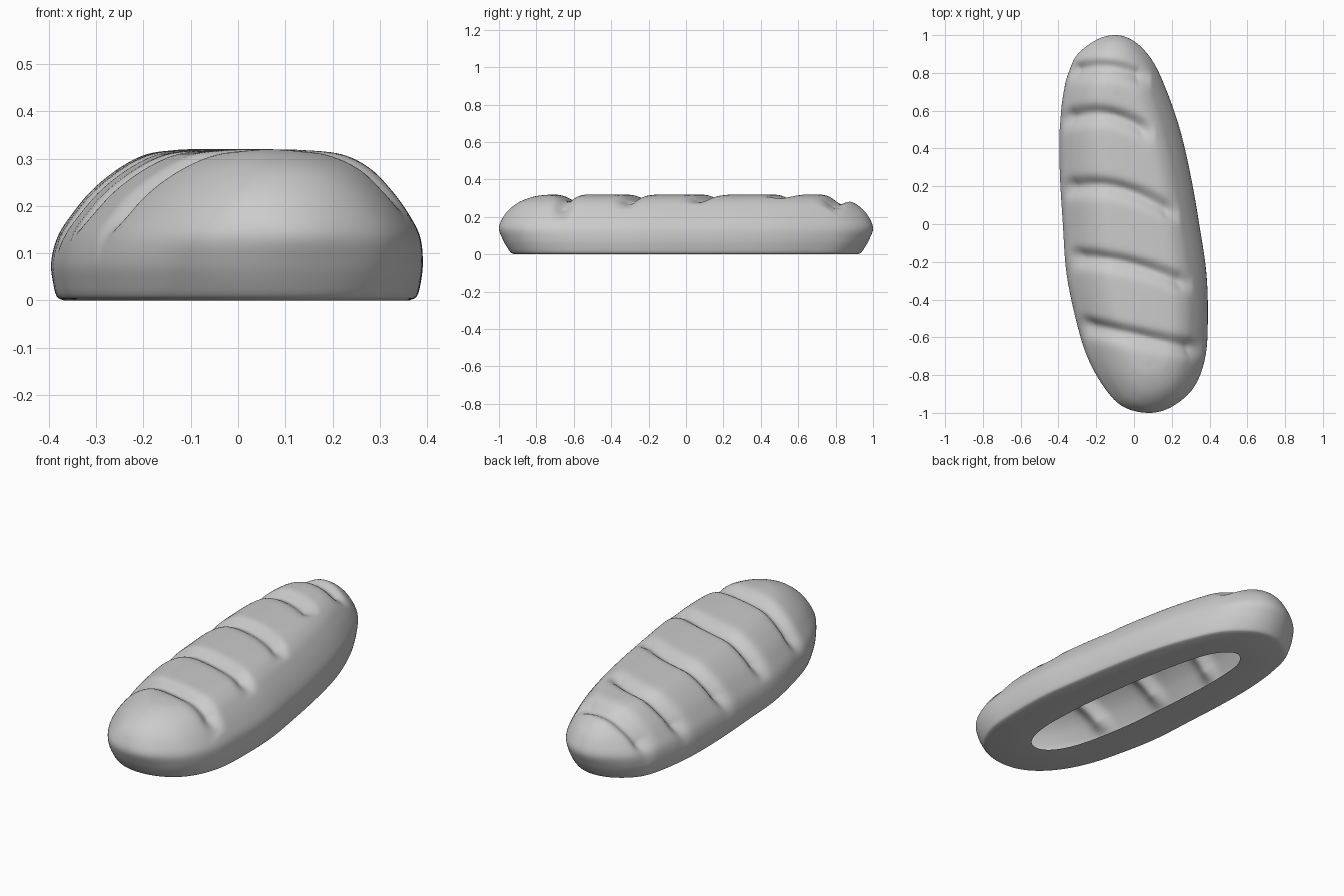
import bpy, bmesh, math
from mathutils import Vector

if "Cube" in bpy.data.objects:
    bpy.data.objects.remove(bpy.data.objects["Cube"])

# Plan outline at y = sin(-90..90 step 15 deg): left x, right x
OUTLINE = [(.08, .08), (-.065, .205), (-.165, .32), (-.25, .38), (-.31, .392),
           (-.357, .383), (-.376, .345), (-.392, .30), (-.395, .245), (-.375, .175),
           (-.33, .10), (-.22, .005), (-.1, -.1)]
# Crust profile from base to top: left and right width factors, length factor, height
PROFILE = [(.93, .93, .915, 0), (.97, .97, .935, .008), (.99, .99, .955, .035),
           (1, 1, .98, .08), (.955, .98, 1, .135), (.86, .91, .985, .185),
           (.735, .81, .95, .235), (.57, .69, .89, .28), (.40, .53, .81, .309),
           (.20, .29, .74, .318), (0, 0, .70, .32)]
SLOT = (.41, .41, .69, 0)  # opening in the base
# Scores on the crust: left end, middle and right end as (x, y)
SCORES = [((-.34, .81), (-.14, .83), (.06, .78)), ((-.37, .56), (-.17, .585), (.08, .495)),
          ((-.36, .195), (-.10, .195), (.21, .065)), ((-.32, -.17), (0, -.215), (.28, -.31)),
          ((-.27, -.53), (.04, -.595), (.33, -.655))]
N_SIDE, N_LEVEL = 220, 60


def spline(rows, t):
    """Catmull-Rom through evenly spaced rows, t in 0..1."""
    n = len(rows) - 1
    i = min(int(t * n), n - 1)
    f = t * n - i

    def row(k):
        if k < 0:
            return [2 * a - b for a, b in zip(rows[0], rows[1])]
        if k > n:
            return [2 * a - b for a, b in zip(rows[n], rows[n - 1])]
        return rows[k]
    return [0.5 * (2 * b + (c - a) * f + (2 * a - 5 * b + 4 * c - d) * f * f
                   + (3 * b - a - 3 * c + d) * f ** 3)
            for a, b, c, d in zip(row(i - 1), row(i), row(i + 1), row(i + 2))]


def centre(y):
    t = math.asin(max(-1, min(1, y))) / math.pi + .5
    return sum(spline(OUTLINE, t)) / 2


def score_depth(x, y):
    """Narrow rounded cuts that fade out at both ends."""
    depth = 0
    for (x0, y0), (x1, y1), (x2, y2) in SCORES:
        xc = min(max(x, x0 - .03), x2 + .03)
        gy = (y0 * (xc - x1) * (xc - x2) / ((x0 - x1) * (x0 - x2))
              + y1 * (xc - x0) * (xc - x2) / ((x1 - x0) * (x1 - x2))
              + y2 * (xc - x0) * (xc - x1) / ((x2 - x0) * (x2 - x1)))
        d = y - gy
        fade = min(1, max(0, (x - x0 + .03) / .06)) * min(1, max(0, (x2 + .03 - x) / .06))
        depth = max(depth, .036 * fade * math.exp(-(d / (.036 if d > 0 else .05)) ** 2))
    return depth


# Crust: closed plan rings stacked from the base slot to the top ridge
bm = bmesh.new()
levels = [SLOT] + [spline(PROFILE, k / N_LEVEL) for k in range(N_LEVEL + 1)]
rings = []
for left, right, length, z in levels:
    ring = []
    for j in range(2 * N_SIDE):
        on_right = j < N_SIDE
        t = j / N_SIDE if on_right else 2 - j / N_SIDE
        xl, xr = spline(OUTLINE, t)
        y = length * math.sin((t - .5) * math.pi)
        cx = centre(y)
        reach = right if on_right else -left
        p = Vector((cx + reach * (xr - xl) / 2, y, max(z, 0)))
        if z > .05:
            inner = Vector((cx, y, .06))
            p += (inner - p).normalized() * score_depth(p.x, y) * min(1, (z - .05) / .12)
        ring.append(bm.verts.new(p))
    rings.append(ring)
for r0, r1 in zip(rings, rings[1:]):
    for k in range(len(r0)):
        m = (k + 1) % len(r0)
        bm.faces.new((r0[k], r0[m], r1[m], r1[k]))
bmesh.ops.remove_doubles(bm, verts=bm.verts, dist=1e-5)
bmesh.ops.recalc_face_normals(bm, faces=bm.faces)
top = max(bm.faces, key=lambda f: f.calc_center_median().z)
if top.normal.z < 0:
    bmesh.ops.reverse_faces(bm, faces=bm.faces)
mesh = bpy.data.meshes.new("bread_loaf")
bm.to_mesh(mesh)
bm.free()
loaf = bpy.data.objects.new("bread_loaf", mesh)
bpy.context.collection.objects.link(loaf)
bpy.context.view_layer.objects.active = loaf
loaf.select_set(True)
bpy.ops.object.shade_smooth_by_angle(angle=math.radians(50))
